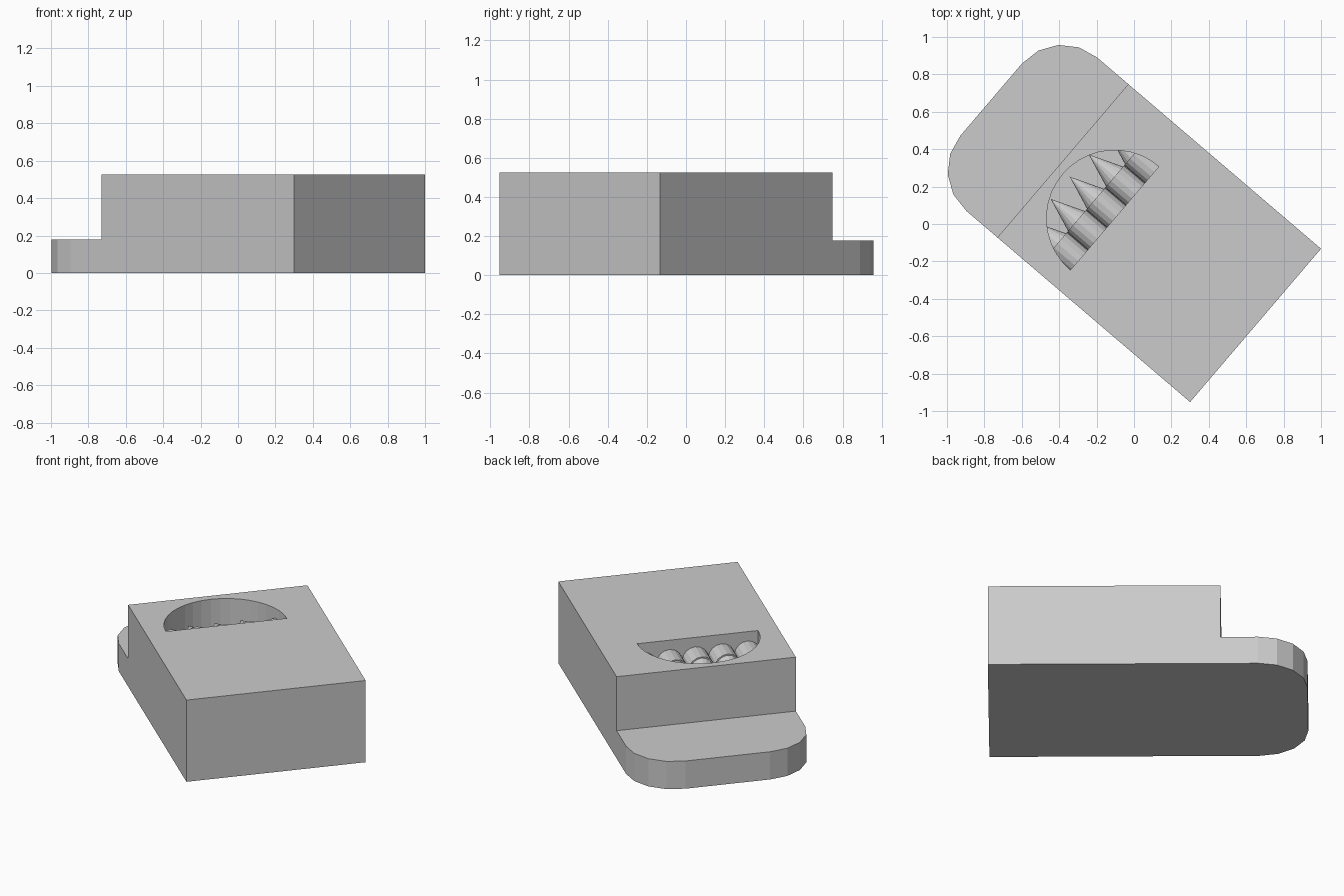
import bpy, bmesh
from math import sin, cos, pi, radians
from mathutils import Matrix

if "Cube" in bpy.data.objects:
    bpy.data.objects.remove(bpy.data.objects["Cube"])

# local frame: u = box width, v = box length toward the flap
PLACE = Matrix.Translation((0.30, -0.952, 0)) @ Matrix.Rotation(radians(49.5), 4, 'Z')
W, L, H = 1.078, 1.355, 0.525


def finish(name, bm):
    bmesh.ops.recalc_face_normals(bm, faces=bm.faces)
    mesh = bpy.data.meshes.new(name)
    bm.to_mesh(mesh)
    bm.free()
    ob = bpy.data.objects.new(name, mesh)
    bpy.context.collection.objects.link(ob)
    ob.matrix_world = PLACE
    return ob


def prism(name, outline, z0, z1):
    bm = bmesh.new()
    face = bm.faces.new([bm.verts.new((u, v, z0)) for u, v in outline])
    up = bmesh.ops.extrude_face_region(bm, geom=[face])['geom']
    verts = [g for g in up if isinstance(g, bmesh.types.BMVert)]
    bmesh.ops.translate(bm, verts=verts, vec=(0, 0, z1 - z0))
    return finish(name, bm)


def arc(cu, cv, r, a0, a1, n):
    angles = [radians(a0 + (a1 - a0) * i / n) for i in range(n + 1)]
    return [(cu + r * cos(a), cv + r * sin(a)) for a in angles]


# carton body with a half-round window
body = prism("box_body", [(0, 0), (W, 0), (W, L), (0, L)], 0, H)
cutter = prism("window_cutter", arc(0.485, 0.945, 0.364, 0, 180, 20), 0.18, H + 0.1)
cutter.hide_render = True
cutter.hide_set(True)
cut = body.modifiers.new("window", 'BOOLEAN')
cut.operation = 'DIFFERENCE'
cut.solver = 'EXACT'
cut.object = cutter

# rounded end flap
R = 0.285
END = 1.859
prism("end_flap", [(0, L), (W, L)] + arc(W - R, END - R, R, 0, 90, 4)
      + arc(R, END - R, R, 90, 180, 4), 0, 0.178)


# crayon sticks with pointed tips, lying along the box
def crayon(name, u, z, sides=16):
    bm = bmesh.new()
    rings = []
    for v, r in ((0.90, 0.078), (1.09, 0.078), (1.09, 0.070)):
        rings.append([bm.verts.new((u + r * cos(2 * pi * i / sides), v,
                                    z + r * sin(2 * pi * i / sides))) for i in range(sides)])
    tip = bm.verts.new((u, 1.272, z))
    bm.faces.new(rings[0])
    for i in range(sides):
        j = (i + 1) % sides
        for a, b in zip(rings, rings[1:]):
            bm.faces.new((a[i], a[j], b[j], b[i]))
        bm.faces.new((rings[-1][i], rings[-1][j], tip))
    return finish(name, bm)


for k in range(5):
    crayon(f"crayon_{k + 1}", 0.185 + 0.1565 * k, 0.387)
